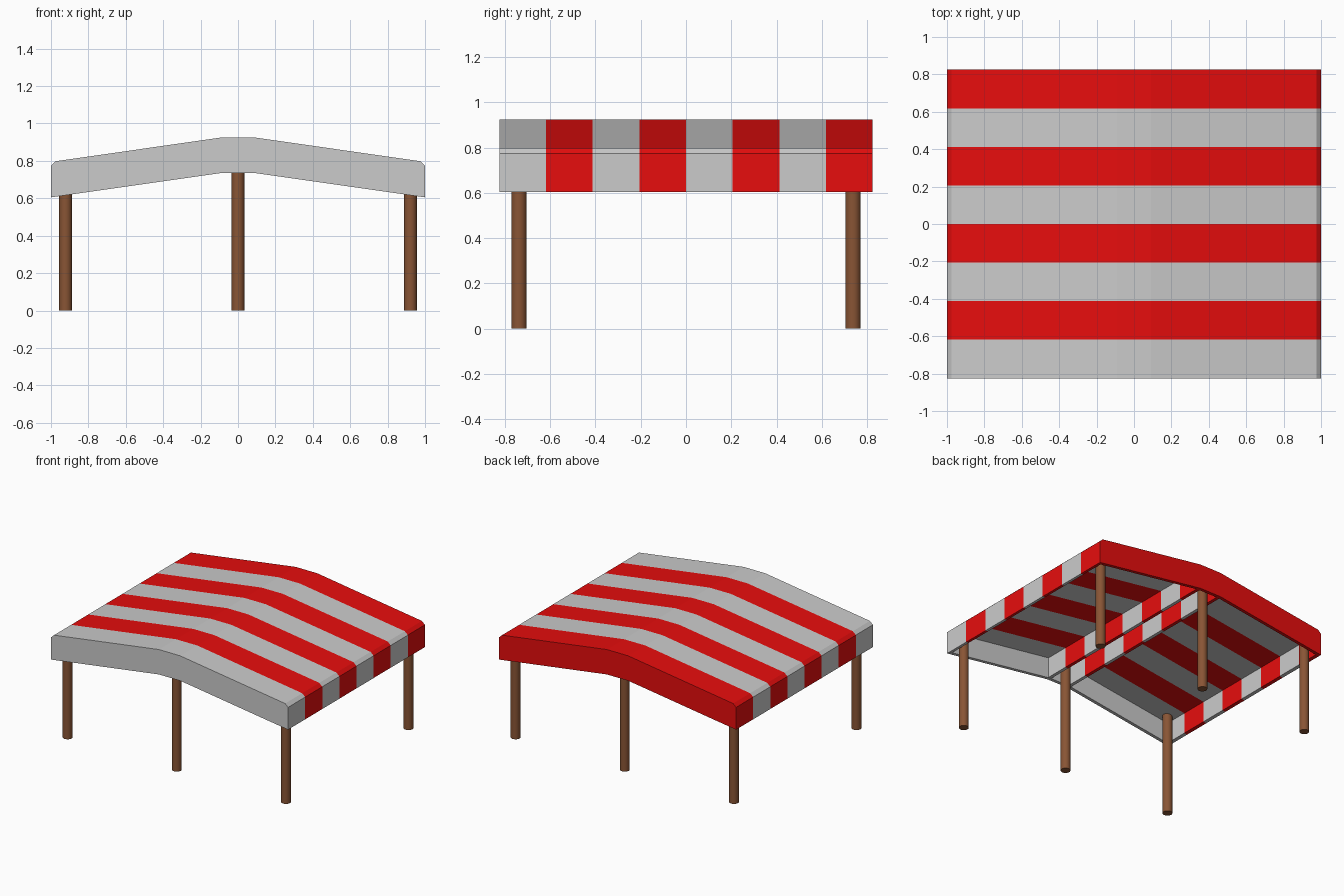
import bpy, bmesh

if "Cube" in bpy.data.objects:
    bpy.data.objects.remove(bpy.data.objects["Cube"])

W, D, T = 1.0, 0.825, 0.025      # half width, half depth, wall thickness
STRIPES = 8
STEP = 2 * D / STRIPES


def material(name, rgb):
    m = bpy.data.materials.new(name)
    m.diffuse_color = (*rgb, 1)
    m.use_nodes = True
    m.node_tree.nodes["Principled BSDF"].inputs["Base Color"].default_value = m.diffuse_color
    return m


GREY = material("grey_cloth", (0.8, 0.8, 0.8))
RED = material("red_cloth", (0.8, 0.004, 0.004))
WOOD = material("brown_wood", (0.25, 0.09, 0.035))


def extrude_profile(name, profile, ys):
    """Extrude an xz profile through the y stations, colouring by stripe."""
    bm = bmesh.new()
    rings = [[bm.verts.new((x, y, z)) for x, z in profile] for y in ys]
    n = len(profile)

    def stripe(y):
        return int((y + D) / STEP) % 2

    for i in range(len(ys) - 1):
        a, b = rings[i], rings[i + 1]
        for k in range(n):
            f = bm.faces.new((a[k], a[(k + 1) % n], b[(k + 1) % n], b[k]))
            f.material_index = stripe((ys[i] + ys[i + 1]) / 2)
    bm.faces.new(rings[0]).material_index = stripe(ys[0] + 0.001)
    bm.faces.new(rings[-1]).material_index = stripe(ys[-1] - 0.001)
    bmesh.ops.recalc_face_normals(bm, faces=bm.faces)
    me = bpy.data.meshes.new(name)
    bm.to_mesh(me)
    bm.free()
    me.materials.append(GREY)
    me.materials.append(RED)
    ob = bpy.data.objects.new(name, me)
    bpy.context.collection.objects.link(ob)
    return ob


def mirrored(half):
    """Complete a right-hand half profile to the left."""
    return half + [(-x, z) for x, z in reversed(half)]


outer = [(0.09, 0.925), (0.975, 0.798), (W, 0.775), (W, 0.605)]
under = [(W - T, 0.609), (W - T, 0.768), (0.09, 0.893)]
stations = [-D + T] + [-D + i * STEP for i in range(1, STRIPES)] + [D - T]

# striped roof sheet with its hanging side valances
right_half = outer + under
left_half = [(-x, z) for x, z in reversed(right_half)]
extrude_profile("striped_canopy", right_half + left_half, stations)

# solid front and back valances
gable = mirrored(outer + [(0.09, 0.735)])
gable = outer + [(0.09, 0.735), (-0.09, 0.735)] + [(-x, z) for x, z in reversed(outer)]
extrude_profile("front_valance", gable, [-D, -D + T])
extrude_profile("back_valance", gable, [D - T, D])

# two striped ridge beams under the crown
for side, x in (("left", -0.09), ("right", 0.09)):
    h = T / 2
    beam = [(x - h, 0.736), (x + h, 0.736), (x + h, 0.905), (x - h, 0.905)]
    extrude_profile(side + "_ridge_beam", beam, stations)

# round wooden posts
for row, y in (("front", -0.738), ("back", 0.738)):
    for col, x, top in (("left", -0.922, 0.785), ("middle", 0, 0.9), ("right", 0.922, 0.785)):
        bpy.ops.mesh.primitive_cylinder_add(vertices=24, radius=0.034, depth=top,
                                            location=(x, y, top / 2))
        post = bpy.context.object
        post.name = f"{row}_{col}_post"
        post.data.materials.append(WOOD)
        bpy.ops.object.shade_smooth_by_angle()
